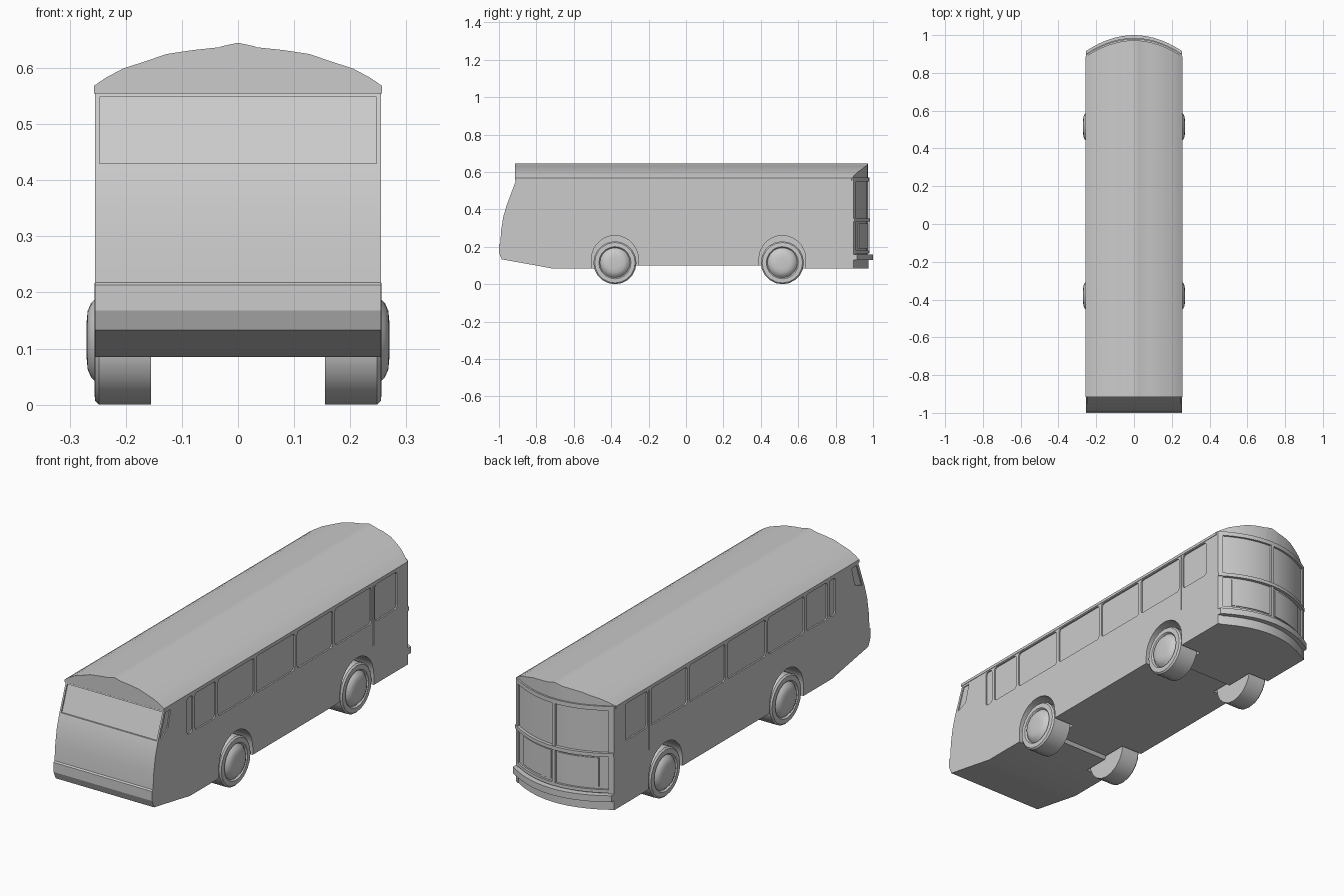
import bpy, bmesh, math

if "Cube" in bpy.data.objects:
    bpy.data.objects.remove(bpy.data.objects["Cube"])

W = 0.255                      # half width of the body
AXLES = (-0.38, 0.515)


def activate(ob):
    bpy.ops.object.select_all(action='DESELECT')
    ob.select_set(True)
    bpy.context.view_layer.objects.active = ob


def finish(name, bm, smooth=True):
    bmesh.ops.recalc_face_normals(bm, faces=bm.faces)
    me = bpy.data.meshes.new(name)
    bm.to_mesh(me)
    bm.free()
    ob = bpy.data.objects.new(name, me)
    bpy.context.collection.objects.link(ob)
    if smooth:
        activate(ob)
        bpy.ops.object.shade_smooth_by_angle(angle=math.radians(25))
    return ob


def prism(name, pts, x0, x1):
    """Extrude a (y, z) outline from x0 to x1."""
    bm = bmesh.new()
    a = [bm.verts.new((x0, y, z)) for y, z in pts]
    b = [bm.verts.new((x1, y, z)) for y, z in pts]
    bm.faces.new(a)
    bm.faces.new(b[::-1])
    n = len(pts)
    for i in range(n):
        bm.faces.new((a[i], b[i], b[(i + 1) % n], a[(i + 1) % n]))
    return finish(name, bm, False)


def cut(ob, pts, x0, x1):
    """Subtract a prism from an object."""
    tool = prism("cutter", pts, x0, x1)
    tool.hide_render = True
    mod = ob.modifiers.new("opening", 'BOOLEAN')
    mod.operation = 'DIFFERENCE'
    mod.solver = 'EXACT'
    mod.object = tool
    activate(ob)
    bpy.ops.object.modifier_apply(modifier=mod.name)
    bpy.data.objects.remove(tool)


def rounded(y0, y1, z0, z1, r=0.012):
    pts = []
    for cy, cz, s in ((y1 - r, z1 - r, 0), (y0 + r, z1 - r, 1), (y0 + r, z0 + r, 2), (y1 - r, z0 + r, 3)):
        for k in range(3):
            t = (s + k / 2) * math.pi / 2
            pts.append((cy + r * math.cos(t), cz + r * math.sin(t)))
    return pts


def rear(x):
    """Bowed plan line of the rear end."""
    return 0.98 - 0.085 * (x / W) ** 2


def loft(bm, rows):
    """Skin a list of four-point sections and cap both ends."""
    rows = [[bm.verts.new(p) for p in row] for row in rows]
    for a, b in zip(rows, rows[1:]):
        for k in range(4):
            bm.faces.new((a[k], b[k], b[(k + 1) % 4], a[(k + 1) % 4]))
    bm.faces.new(rows[0])
    bm.faces.new(rows[-1][::-1])


def bowed_slab(bm, x0, x1, z0, z1, inner, outer, n=14, flat=None):
    """Solid that follows the rear bow between two offsets, or from a flat inner plane."""
    rows = []
    for i in range(n + 1):
        x = x0 + (x1 - x0) * i / n
        yi = rear(x) + inner if flat is None else flat
        yo = rear(x) + outer
        rows.append([(x, yi, z0), (x, yo, z0), (x, yo, z1), (x, yi, z1)])
    loft(bm, rows)


# Main body: side profile extruded across the width
body = prism("body_shell", [
    (-0.985, 0.133), (-1.0, 0.168), (-1.0, 0.213), (-0.993, 0.218), (-0.988, 0.29), (-0.977, 0.36),
    (-0.958, 0.425), (-0.908, 0.558), (0.893, 0.558), (0.893, 0.085), (0.5, 0.085), (0.49, 0.1),
    (-0.37, 0.1), (-0.38, 0.085), (-0.72, 0.085), (-0.8, 0.1)], -W, W)

# Recesses: side windows, screen corners, door seams, wheel arches, windscreen
edges = (-0.75, -0.69, -0.52, -0.235, 0.065, 0.345, 0.63)
panes = [(a + 0.009, b - 0.009) for a, b in zip(edges, edges[1:])] + [(0.65, 0.812)]
for s in (-1, 1):
    for a, b in panes:
        cut(body, rounded(a, b, 0.378, 0.55), s * (W - 0.007), s * 0.3)
    cut(body, [(-0.94, 0.435), (-0.9, 0.545), (-0.862, 0.545), (-0.885, 0.46)], s * (W - 0.005), s * 0.3)
    cut(body, [(0.636, 0.27), (0.64, 0.27), (0.64, 0.55), (0.636, 0.55)], s * (W - 0.003), s * 0.3)
    for y in AXLES:
        arch = [(y + 0.125 * math.cos(math.pi * k / 14), 0.135 + 0.125 * math.sin(math.pi * k / 14))
                for k in range(15)]
        cut(body, arch + [(y - 0.125, 0.0), (y + 0.125, 0.0)], s * 0.145, s * 0.32)
cut(body, [(-0.949, 0.43), (-0.905, 0.548), (-1.02, 0.548), (-1.02, 0.43)], -0.247, 0.247)
activate(body)
bpy.ops.object.shade_smooth_by_angle(angle=math.radians(20))

# Roof: arched section running from the front overhang to the bowed rear
section = [(0, 0.645), (0.028, 0.639), (0.033, 0.637), (0.08, 0.632), (0.127, 0.625), (0.165, 0.612),
           (0.205, 0.599), (0.235, 0.583), (0.257, 0.568)]
section = [(-x, z) for x, z in section[:0:-1]] + section
bm = bmesh.new()
loft(bm, [[(x, -0.915, 0.555), (x, rear(x) - 0.008, 0.555), (x, rear(x) - 0.008, z), (x, -0.915, z)]
          for x, z in section])
finish("roof", bm)

# Rear end: recessed bowed wall
bm = bmesh.new()
bowed_slab(bm, -0.25, 0.25, 0.085, 0.558, 0, -0.01, flat=0.88)
finish("rear_wall", bm)

# Rear frame: rails, posts and mullion standing proud of the wall
bm = bmesh.new()
for z0, z1, out in ((0.55, 0.57, 0.0), (0.335, 0.352, 0.005), (0.165, 0.18, 0.0), (0.085, 0.13, -0.004)):
    bowed_slab(bm, -W, W, z0, z1, -0.02, out)
for s in (-1, 1):
    bowed_slab(bm, s * 0.235, s * W, 0.085, 0.57, -0.02, 0.0, 2)
bowed_slab(bm, -0.008, 0.008, 0.17, 0.56, -0.02, 0.0, 2)
finish("rear_frame", bm)

# Rear lower hatch panels
bm = bmesh.new()
for s in (-1, 1):
    bowed_slab(bm, s * 0.018, s * 0.195, 0.19, 0.325, -0.02, -0.006, 6)
finish("rear_hatch_panels", bm)

# Rear bumper
bm = bmesh.new()
bowed_slab(bm, -W, W, 0.13, 0.16, -0.01, 0.02)
finish("rear_bumper", bm)

# Wheels: lathed tyre with stepped rim and domed hub
profile = [(0.155, 0), (0.155, 0.115), (0.248, 0.115), (0.255, 0.108), (0.256, 0.086), (0.248, 0.08),
           (0.254, 0.074), (0.262, 0.066), (0.268, 0.052), (0.27, 0.03), (0.27, 0)]
SEG = 20
for s, side in ((-1, "left"), (1, "right")):
    for y, end in zip(AXLES, ("front", "rear")):
        bm = bmesh.new()
        rings = []
        for x, r in profile:
            rings.append([bm.verts.new((s * x, y + r * math.cos(2 * math.pi * k / SEG),
                                        0.115 + r * math.sin(2 * math.pi * k / SEG)))
                          for k in range(SEG if r else 1)])
        for a, b in zip(rings, rings[1:]):
            for k in range(SEG):
                j = (k + 1) % SEG
                if len(a) == 1:
                    bm.faces.new((a[0], b[j], b[k]))
                elif len(b) == 1:
                    bm.faces.new((a[k], a[j], b[0]))
                else:
                    bm.faces.new((a[k], a[j], b[j], b[k]))
        finish(f"{end}_{side}_wheel", bm)
